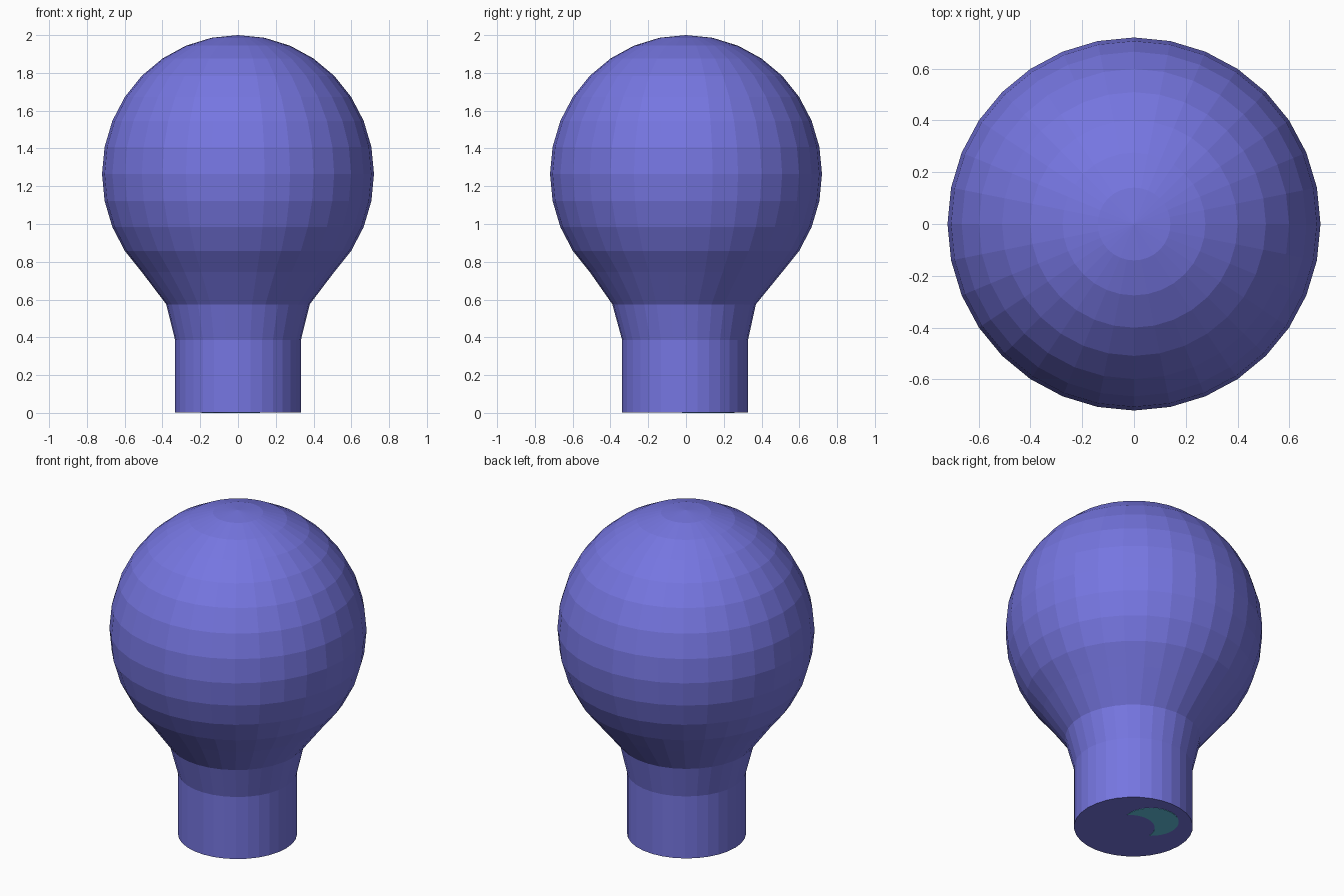
import bpy, bmesh, math

if "Cube" in bpy.data.objects:
    bpy.data.objects.remove(bpy.data.objects["Cube"])

SEGMENTS = 32


def material(name, color):
    mat = bpy.data.materials.new(name)
    mat.diffuse_color = (*color, 1)
    mat.use_nodes = True
    mat.node_tree.nodes["Principled BSDF"].inputs["Base Color"].default_value = mat.diffuse_color
    return mat


def add_object(name, bm, mat):
    bmesh.ops.recalc_face_normals(bm, faces=bm.faces)
    mesh = bpy.data.meshes.new(name)
    bm.to_mesh(mesh)
    bm.free()
    mesh.materials.append(mat)
    obj = bpy.data.objects.new(name, mesh)
    bpy.context.collection.objects.link(obj)
    return obj


violet = material("violet", (0.181, 0.181, 0.753))
teal = material("teal", (0.122, 0.552, 0.753))

# Bulb with neck: rings of (radius, z, y offset), round head above a flared neck
RADIUS, HEIGHT, CENTRE = 0.72, 0.735, 1.265
rings = [(0.333, 0.002, -0.005), (0.333, 0.385, -0.005), (0.38, 0.575, -0.01)]
for i in range(-4, 8):
    a = math.radians(11.25 * i)
    rings.append((RADIUS * math.cos(a), CENTRE + HEIGHT * math.sin(a), 0))

bm = bmesh.new()
loops = []
for r, z, y in rings:
    loops.append([bm.verts.new((r * math.cos(math.tau * k / SEGMENTS),
                                y + r * math.sin(math.tau * k / SEGMENTS), z))
                  for k in range(SEGMENTS)])
for low, high in zip(loops, loops[1:]):
    for k in range(SEGMENTS):
        n = (k + 1) % SEGMENTS
        bm.faces.new((low[k], low[n], high[n], high[k]))
bm.faces.new(loops[0])
top = bm.verts.new((0, 0, 2.0))
for k in range(SEGMENTS):
    bm.faces.new((loops[-1][k], loops[-1][(k + 1) % SEGMENTS], top))
add_object("bulb_body", bm, violet)

# Crescent patch on the underside: the part of one circle outside another
OUT_C, OUT_R = (0.10, 0.045), 0.155
IN_C, IN_R = (-0.03, -0.01), 0.145
dx, dy = OUT_C[0] - IN_C[0], OUT_C[1] - IN_C[1]
dist, axis = math.hypot(dx, dy), math.atan2(dy, dx)
along = (dist ** 2 + IN_R ** 2 - OUT_R ** 2) / (2 * dist)
half = math.sqrt(IN_R ** 2 - along ** 2)
in_half = math.atan2(half, along)
out_half = math.atan2(half, along - dist)


def arc_point(centre, r, a):
    s, t = centre[0] + r * math.cos(a), centre[1] + r * math.sin(a)
    return ((t - s) * math.sqrt(0.5), (t + s) * math.sqrt(0.5), 0)


bm = bmesh.new()
STEPS = 20
pairs = []
for k in range(STEPS + 1):
    f = 2 * k / STEPS - 1
    pairs.append([bm.verts.new(arc_point(c, r, axis + f * h))
                  for c, r, h in ((OUT_C, OUT_R, out_half), (IN_C, IN_R, in_half))])
for p, q in zip(pairs, pairs[1:]):
    bm.faces.new((p[0], q[0], q[1], p[1]))
bmesh.ops.remove_doubles(bm, verts=bm.verts, dist=0.0001)
ext = bmesh.ops.extrude_face_region(bm, geom=list(bm.faces), use_keep_orig=True)
for v in ext["geom"]:
    if isinstance(v, bmesh.types.BMVert):
        v.co.z += 0.004
add_object("underside_crescent", bm, teal)
